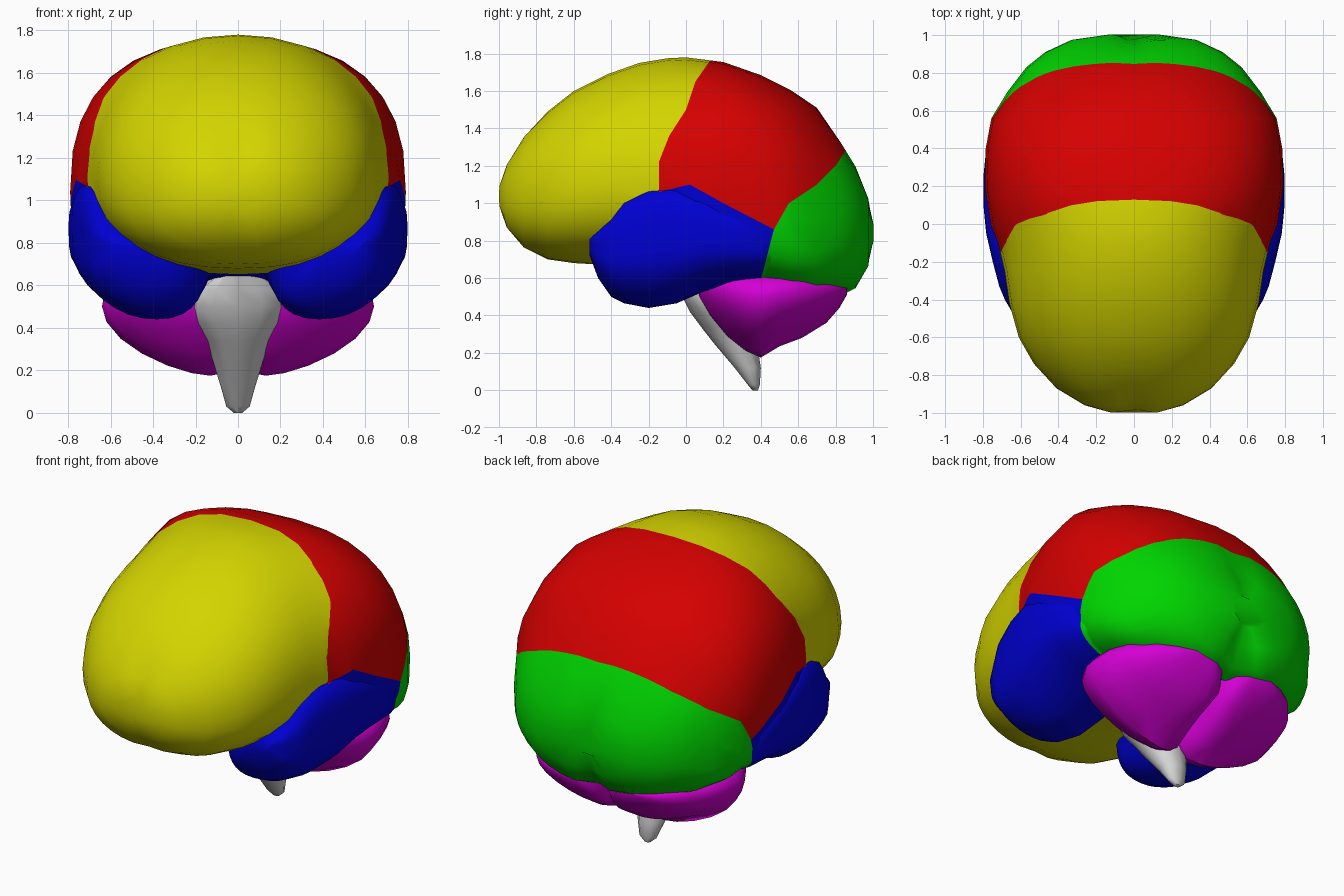
import bpy, bmesh, math
from mathutils import Vector

default_cube = bpy.data.objects.get("Cube")
if default_cube:
    bpy.data.objects.remove(default_cube, do_unlink=True)


def make_material(name, red, green, blue):
    material = bpy.data.materials.new(name)
    material.use_nodes = True
    color = (red, green, blue, 1)
    material.diffuse_color = color
    material.node_tree.nodes["Principled BSDF"].inputs["Base Color"].default_value = color
    return material


FULL = 0.66
yellow = make_material("yellow", FULL, FULL, 0)
red = make_material("red", FULL, 0, 0)
green = make_material("green", 0, FULL, 0)
blue = make_material("blue", 0, 0, FULL)
magenta = make_material("magenta", FULL, 0, FULL)
grey = make_material("grey", FULL, FULL, FULL)
LOBES = [yellow, red, green, blue]
FRONTAL, PARIETAL, OCCIPITAL, TEMPORAL = range(len(LOBES))

# Borders between lobes, as (y, z) paths seen from the side
frontal_border = [(-.145, .5), (-.145, 1.22), (-.09, 1.36), (0, 1.5), (.05, 1.65), (.14, 1.78)]
temporal_border = [(-.145, 1.06), (.02, 1.1), (.2, 1.0), (.47, .86)]
occipital_border = [(.4, .45), (.4, .59), (.47, .86), (.55, 1.0), (.7, 1.1),
                    (.8, 1.2), (.865, 1.3), (1.0, 1.5)]


def swap(path):
    return [(z, y) for y, z in path]


def interpolate(path, t):
    """Value of a path at t, held constant past its ends."""
    if t <= path[0][0]:
        return path[0][1]
    for (a, va), (b, vb) in zip(path, path[1:]):
        if t <= b:
            return va + (vb - va) * (t - a) / (b - a)
    return path[-1][1]


def oval(left, right, low, mid, high, n_low=2.1, n_high=2.1, lean_low=0, lean_high=0, count=32):
    """Closed superellipse with separate lower and upper halves."""
    points = []
    for i in range(count):
        angle = math.tau * i / count
        c, s = math.cos(angle), math.sin(angle)
        n = n_high if s > 0 else n_low
        u = math.copysign(abs(c) ** (2 / n), c)
        v = math.copysign(abs(s) ** (2 / n), s)
        height = high - mid if s > 0 else mid - low
        lean = lean_high if s > 0 else lean_low
        points.append(((left + right) / 2 + u * (right - left) / 2 + lean * v * v,
                       mid + v * height))
    return points


def loft(rings):
    """Skin a list of equal rings and cap both ends."""
    bm = bmesh.new()
    loops = [[bm.verts.new(p) for p in ring] for ring in rings]
    for a, b in zip(loops, loops[1:]):
        for i in range(len(a)):
            j = (i + 1) % len(a)
            bm.faces.new((a[i], a[j], b[j], b[i]))
    bm.faces.new(loops[0])
    bm.faces.new(loops[-1])
    return bm


def cut_borders(bm):
    """Cut the skin along each lobe border."""
    for path in (frontal_border, temporal_border, occipital_border):
        for (y0, z0), (y1, z1) in zip(path, path[1:]):
            faces = []
            for f in bm.faces:
                ys = [v.co.y for v in f.verts]
                zs = [v.co.z for v in f.verts]
                if (max(ys) >= min(y0, y1) and min(ys) <= max(y0, y1)
                        and max(zs) >= min(z0, z1) and min(zs) <= max(z0, z1)):
                    faces.append(f)
            if not faces:
                continue
            edges = {e for f in faces for e in f.edges}
            verts = {v for f in faces for v in f.verts}
            bmesh.ops.bisect_plane(bm, geom=list(verts) + list(edges) + faces, dist=.0005,
                                   plane_co=Vector((0, y0, z0)),
                                   plane_no=Vector((0, z1 - z0, y0 - y1)).normalized())


def paint_lobes(bm, front):
    """Choose each face's lobe from its place among the borders."""
    for f in bm.faces:
        centre = f.calc_center_median()
        y, z = centre.y, centre.z
        if y > interpolate(swap(occipital_border), z):
            f.material_index = OCCIPITAL
        elif y < interpolate(swap(frontal_border), z):
            f.material_index = front
        elif z > interpolate(temporal_border, y):
            f.material_index = PARIETAL
        else:
            f.material_index = TEMPORAL


def finish(name, bm, materials):
    bmesh.ops.recalc_face_normals(bm, faces=bm.faces[:])
    mesh = bpy.data.meshes.new(name)
    bm.to_mesh(mesh)
    bm.free()
    for material in materials:
        mesh.materials.append(material)
    part = bpy.data.objects.new(name, mesh)
    bpy.context.collection.objects.link(part)
    bpy.ops.object.select_all(action='DESELECT')
    part.select_set(True)
    bpy.context.view_layer.objects.active = part
    bpy.ops.object.shade_smooth_by_angle(angle=math.radians(50))


# Cerebrum: y, half width, bottom, widest height, top
cerebrum_sections = [
    (-1, .12, .96, 1.04, 1.12), (-.96, .26, .86, 1.03, 1.22), (-.87, .41, .76, 1.03, 1.36),
    (-.74, .53, .70, 1.05, 1.49), (-.6, .61, .68, 1.08, 1.6), (-.42, .66, .67, 1.11, 1.69),
    (-.25, .685, .66, 1.12, 1.75), (-.1, .72, .65, 1.1, 1.775), (0, .76, .63, 1.08, 1.78),
    (.2, .79, .6, 1.04, 1.755), (.4, .785, .57, 1.0, 1.685), (.56, .755, .54, .93, 1.605),
    (.7, .67, .52, .9, 1.51), (.83, .57, .5, .87, 1.33), (.91, .47, .54, .86, 1.2),
    (.975, .33, .65, .85, 1.04), (1.005, .13, .76, .84, .93)]
rings = []
for y, w, low, mid, high in cerebrum_sections:
    n_low = 3.8 if .1 < y < .8 else 2.35
    n_high = 2.5 if .1 < y < .6 else 2.1
    rings.append([(x, y, z) for x, z in oval(-w, w, low, mid, high, n_low, n_high)])
bm = loft(rings)
# Groove between the hemispheres, deepening low at the back
for v in bm.verts:
    notch = math.exp(-(v.co.x / .07) ** 2)
    if v.co.y > .8:
        deepening = min(1, max(0, (1.1 - v.co.z) / .5))
        v.co.y *= 1 - notch * (.02 + .05 * deepening)
    elif v.co.y < -.8:
        v.co.y *= 1 - .02 * notch
cut_borders(bm)
paint_lobes(bm, FRONTAL)
finish("cerebrum", bm, LOBES)

# Temporal lobes: y, inner x, outer x, bottom, top
temporal_sections = [
    (-.515, .42, .57, .72, .81), (-.47, .3, .635, .6, .85), (-.4, .21, .68, .5, .92),
    (-.33, .17, .71, .465, 1.03), (-.2, .14, .745, .44, 1.1), (-.05, .12, .78, .465, 1.12),
    (.1, .1, .795, .53, 1.07), (.25, .1, .795, .565, 1.0), (.4, .1, .78, .58, .93),
    (.52, .15, .7, .62, .86)]
# Cerebellum halves: y, inner x, outer x, bottom, top
cerebellum_sections = [
    (.07, .15, .27, .5, .58), (.13, .08, .45, .4, .61), (.22, .02, .56, .29, .63),
    (.32, -.03, .62, .21, .64), (.4, -.03, .64, .175, .64), (.5, -.02, .63, .235, .64),
    (.62, 0, .59, .28, .63), (.75, 0, .48, .36, .6), (.82, .05, .38, .44, .57),
    (.86, .12, .28, .51, .55)]

for side, sign in (("left", 1), ("right", -1)):
    rings = [[(sign * x, y, z) for x, z in
              oval(a, b, low, (low + high) / 2, high, 2.2, 3, -.06, .06)]
             for y, a, b, low, high in temporal_sections]
    bm = loft(rings)
    cut_borders(bm)
    paint_lobes(bm, TEMPORAL)
    finish(side + "_temporal_lobe", bm, LOBES)

    rings = [[(sign * x, y, z) for x, z in
              oval(a, b, low, low + .7 * (high - low), high, 1.8, 2.6, -.26 * (b - a), 0, 24)]
             for y, a, b, low, high in cerebellum_sections]
    finish(side + "_cerebellum", loft(rings), [magenta])

# Brain stem: z, front y, back y, half width
stem_sections = [
    (.66, -.08, .2, .09), (.58, -.05, .22, .2), (.5, -.02, .25, .222), (.42, .02, .3, .2),
    (.34, .08, .34, .15), (.25, .15, .38, .12), (.12, .26, .4, .08), (.03, .33, .395, .055),
    (0, .355, .385, .02)]
rings = [[(x, y, z) for x, y in oval(-w, w, front, (front + back) / 2, back, count=12)]
         for z, front, back, w in stem_sections]
finish("brain_stem", loft(rings), [grey])
